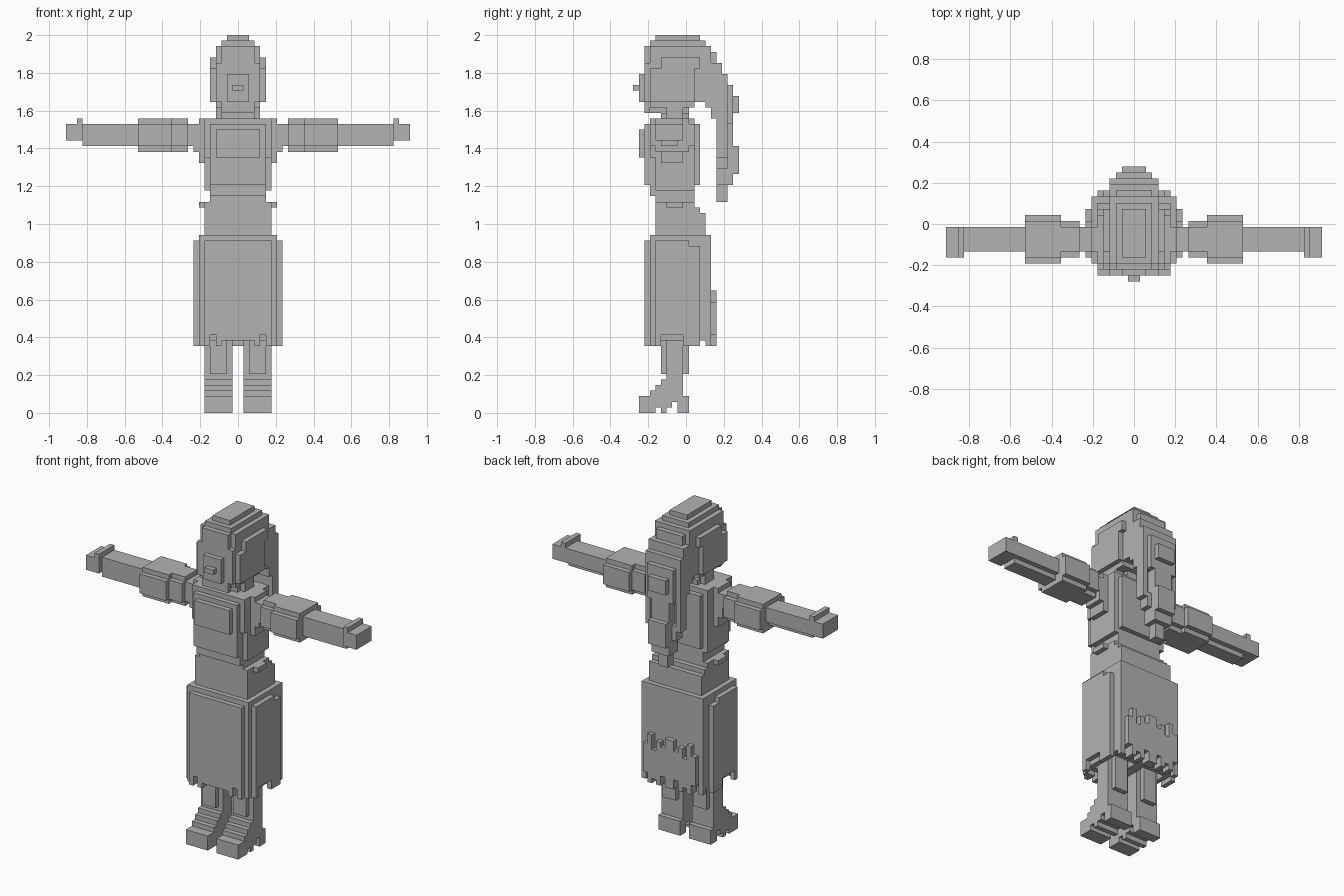
import bpy, bmesh

if "Cube" in bpy.data.objects:
    bpy.data.objects.remove(bpy.data.objects["Cube"])

V = 2 / 68            # size of one cube of the block grid
Y0 = 9.5              # grid depth index that lies on y = 0

grey = bpy.data.materials.new("plain_grey")
grey.diffuse_color = (0.45, 0.45, 0.45, 1)
grey.use_nodes = True
grey.node_tree.nodes["Principled BSDF"].inputs["Base Color"].default_value = grey.diffuse_color

parts = {}


def part(name, boxes, cuts=()):
    """Fill boxes (x0,x1,y0,y1,z0,z1) of cubes, mirrored in x, minus cuts."""
    def fill(bs):
        cells = set()
        for x0, x1, y0, y1, z0, z1 in bs:
            for x in range(x0, x1):
                for y in range(y0, y1):
                    for z in range(z0, z1):
                        cells.add((x, y, z))
                        cells.add((-1 - x, y, z))
        return cells
    parts[name] = fill(boxes) - fill(cuts)


# feet: stepped boot profile, one row per height
foot = [(1, 4, 0), (5, 6, 0), (8, 10, 0), (1, 7, 1), (8, 10, 1), (1, 10, 2),
        (3, 9, 3), (4, 9, 4), (5, 9, 5), (6, 9, 6)]
part("feet", [(1, 6, a, b, z, z + 1) for a, b, z in foot])

# legs with notched corners
part("legs", [(2, 5, 5, 10, 7, 15), (1, 6, 6, 9, 7, 15)])

# skirt: rounded plan, ragged hem and a scalloped rear panel
rear = [(x, x + 1, 14, 15, 12, 22 - (0, 2, 1, 3, 0, 2)[x]) for x in range(6)]
part("skirt",
     [(0, 6, 2, 14, 12, 32), (0, 7, 3, 14, 12, 32), (0, 8, 4, 12, 12, 30),
      (7, 8, 4, 10, 30, 31)] + rear,
     [(0, 7, 4, 13, 12, 13), (1, 6, 5, 11, 13, 15),
      (0, 3, 2, 4, 12, 13), (4, 5, 2, 4, 12, 14), (7, 8, 5, 9, 12, 14),
      (1, 2, 12, 15, 12, 14), (3, 4, 13, 15, 12, 13), (5, 6, 12, 15, 12, 14),
      (0, 7, 2, 3, 31, 32)])

# hips and waist
part("hips", [(0, 6, 4, 13, 32, 36), (0, 6, 4, 12, 36, 37), (0, 6, 4, 11, 37, 38),
              (0, 5, 4, 11, 38, 39), (6, 7, 6, 9, 37, 38)])

# torso with bust plate and shoulder gussets
part("torso",
     [(0, 5, 3, 11, 39, 41), (0, 5, 2, 12, 41, 52), (0, 6, 3, 11, 40, 53),
      (0, 4, 1, 2, 46, 51), (0, 5, 3, 11, 52, 53), (6, 7, 5, 9, 45, 53),
      (7, 8, 5, 9, 47, 52)],
     [(5, 6, 3, 4, 40, 46)])

# arms, puffed sleeves and hands
part("arms", [(8, 28, 5, 9, 49, 52), (8, 28, 5, 8, 48, 52)])
part("sleeves", [(9, 18, 4, 10, 48, 52), (9, 18, 5, 9, 47, 53),
                 (12, 18, 3, 11, 48, 52), (12, 18, 4, 10, 47, 53)])
part("hands", [(28, 30, 4, 9, 49, 52), (30, 31, 4, 9, 49, 52),
               (28, 29, 4, 9, 52, 53)])

# neck, face and nose
part("neck", [(0, 4, 6, 9, 53, 55), (0, 3, 5, 10, 53, 54)])
part("head", [(0, 4, 3, 11, 55, 56), (0, 4, 2, 12, 56, 63), (0, 5, 3, 11, 56, 62),
              (0, 3, 2, 3, 54, 56), (0, 2, 3, 10, 54, 55), (0, 2, 1, 2, 56, 61)])
part("nose", [(0, 1, 0, 1, 58, 59)])

# hair cap
part("hair_cap", [(0, 4, 3, 13, 62, 66), (0, 3, 2, 4, 61, 66), (0, 3, 3, 13, 66, 67),
                  (0, 2, 4, 12, 67, 68), (4, 5, 5, 12, 62, 64),
                  (0, 4, 11, 14, 56, 66), (0, 3, 11, 15, 58, 65)])

# long hair: strands, each with its own thickness and ends
part("long_hair",
     [(0, 4, 12, 16, 56, 63), (0, 4, 13, 16, 55, 61), (0, 4, 14, 17, 53, 61),
      (0, 3, 16, 18, 50, 59), (0, 2, 17, 19, 54, 57),
      (0, 1, 15, 17, 38, 54), (1, 2, 15, 18, 41, 54), (2, 3, 15, 17, 44, 54),
      (3, 4, 15, 17, 46, 54), (0, 1, 17, 18, 41, 54), (0, 2, 18, 19, 43, 48)],
     [(2, 3, 16, 18, 47, 52)])

# turn every part into an outer shell
occupied = set().union(*parts.values())
SIDES = {(1, 0, 0): [(1, 0, 0), (1, 1, 0), (1, 1, 1), (1, 0, 1)],
         (-1, 0, 0): [(0, 0, 0), (0, 0, 1), (0, 1, 1), (0, 1, 0)],
         (0, 1, 0): [(0, 1, 0), (0, 1, 1), (1, 1, 1), (1, 1, 0)],
         (0, -1, 0): [(0, 0, 0), (1, 0, 0), (1, 0, 1), (0, 0, 1)],
         (0, 0, 1): [(0, 0, 1), (1, 0, 1), (1, 1, 1), (0, 1, 1)],
         (0, 0, -1): [(0, 0, 0), (0, 1, 0), (1, 1, 0), (1, 0, 0)]}
for name, cells in parts.items():
    bm = bmesh.new()
    verts = {}
    for x, y, z in sorted(cells):
        for (dx, dy, dz), corners in SIDES.items():
            if (x + dx, y + dy, z + dz) in occupied:
                continue
            quad = []
            for a, b, c in corners:
                k = (x + a, y + b, z + c)
                if k not in verts:
                    verts[k] = bm.verts.new((k[0] * V, (k[1] - Y0) * V, k[2] * V))
                quad.append(verts[k])
            bm.faces.new(quad)
    mesh = bpy.data.meshes.new(name)
    bm.to_mesh(mesh)
    bm.free()
    mesh.materials.append(grey)
    bpy.context.collection.objects.link(bpy.data.objects.new(name, mesh))
